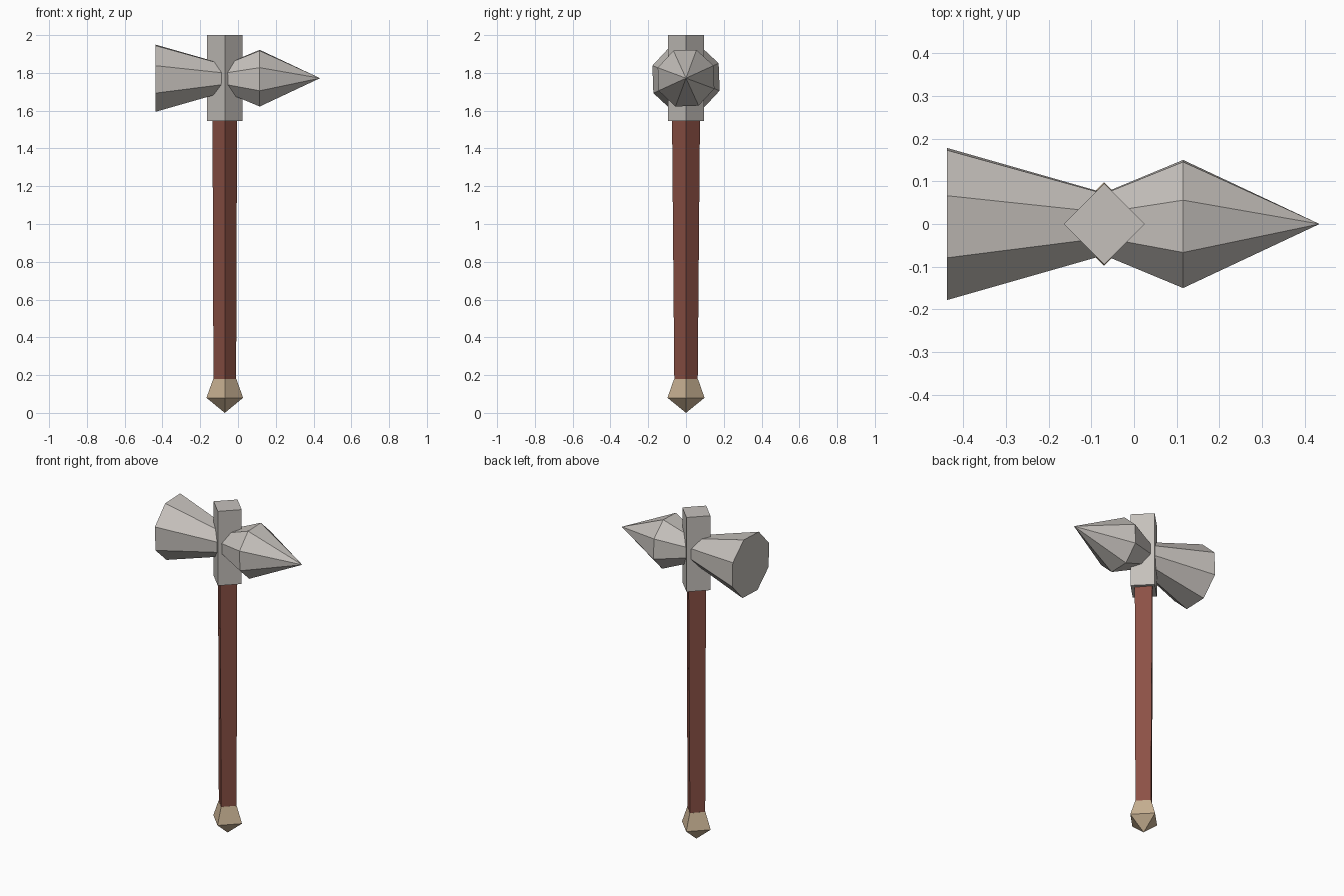
import bpy, bmesh, math
from mathutils import Vector

if "Cube" in bpy.data.objects:
    bpy.data.objects.remove(bpy.data.objects["Cube"])

AXIS_X = -0.07    # centre line of the handle
HEAD_Z = 1.772    # centre line of the hammer head


def material(name, rgb):
    m = bpy.data.materials.new(name)
    m.diffuse_color = (*rgb, 1)
    m.use_nodes = True
    m.node_tree.nodes["Principled BSDF"].inputs["Base Color"].default_value = m.diffuse_color
    return m


steel = material("grey steel", (0.56, 0.53, 0.50))
wood = material("red brown wood", (0.26, 0.082, 0.06))
brass = material("pale tan metal", (0.58, 0.44, 0.29))


def loft(name, rings, sides, place, mat, turn=0.0):
    """Join rings (position, radius_a, radius_b); radius 0 makes a point."""
    bm = bmesh.new()
    loops = []
    for pos, ra, rb in rings:
        n = sides if ra > 0 else 1
        angles = [turn + math.tau * i / sides for i in range(n)]
        loops.append([bm.verts.new(place(pos, ra * math.cos(a), rb * math.sin(a)))
                      for a in angles])
    for lo, hi in zip(loops, loops[1:]):
        for i in range(sides):
            j = (i + 1) % sides
            quad = [lo[i % len(lo)], lo[j % len(lo)], hi[j % len(hi)], hi[i % len(hi)]]
            bm.faces.new(list(dict.fromkeys(quad)))
    for loop in (loops[0], loops[-1]):
        if len(loop) > 1:
            bm.faces.new(loop)
    bmesh.ops.recalc_face_normals(bm, faces=bm.faces)
    mesh = bpy.data.meshes.new(name)
    bm.to_mesh(mesh)
    bm.free()
    mesh.materials.append(mat)
    obj = bpy.data.objects.new(name, mesh)
    bpy.context.collection.objects.link(obj)
    return obj


def upright(z, a, b):
    return Vector((AXIS_X + a, b, z))


def sideways(x, a, b):
    return Vector((x, a, HEAD_Z + b))


# Pommel: faceted knob ending in a point
loft("pommel", [(0.0, 0, 0), (0.08, 0.097, 0.098), (0.18, 0.061, 0.063)],
     4, upright, brass)

# Handle: slightly tapered four-sided shaft
loft("handle", [(0.175, 0.06, 0.062), (1.56, 0.065, 0.074)], 4, upright, wood)

# Socket block holding the head
loft("head_block", [(1.545, 0.095, 0.095), (2.0, 0.095, 0.095)], 4, upright, steel)

# Flared hammer face and pointed spike, slightly turned octagons
turn = math.radians(24.6)
loft("hammer_face", [(-0.4375, 0.19, 0.19), (AXIS_X, 0.078, 0.078)],
     8, sideways, steel, turn)
loft("spike", [(AXIS_X, 0.078, 0.078), (0.115, 0.16, 0.16), (0.4345, 0, 0)],
     8, sideways, steel, turn)
